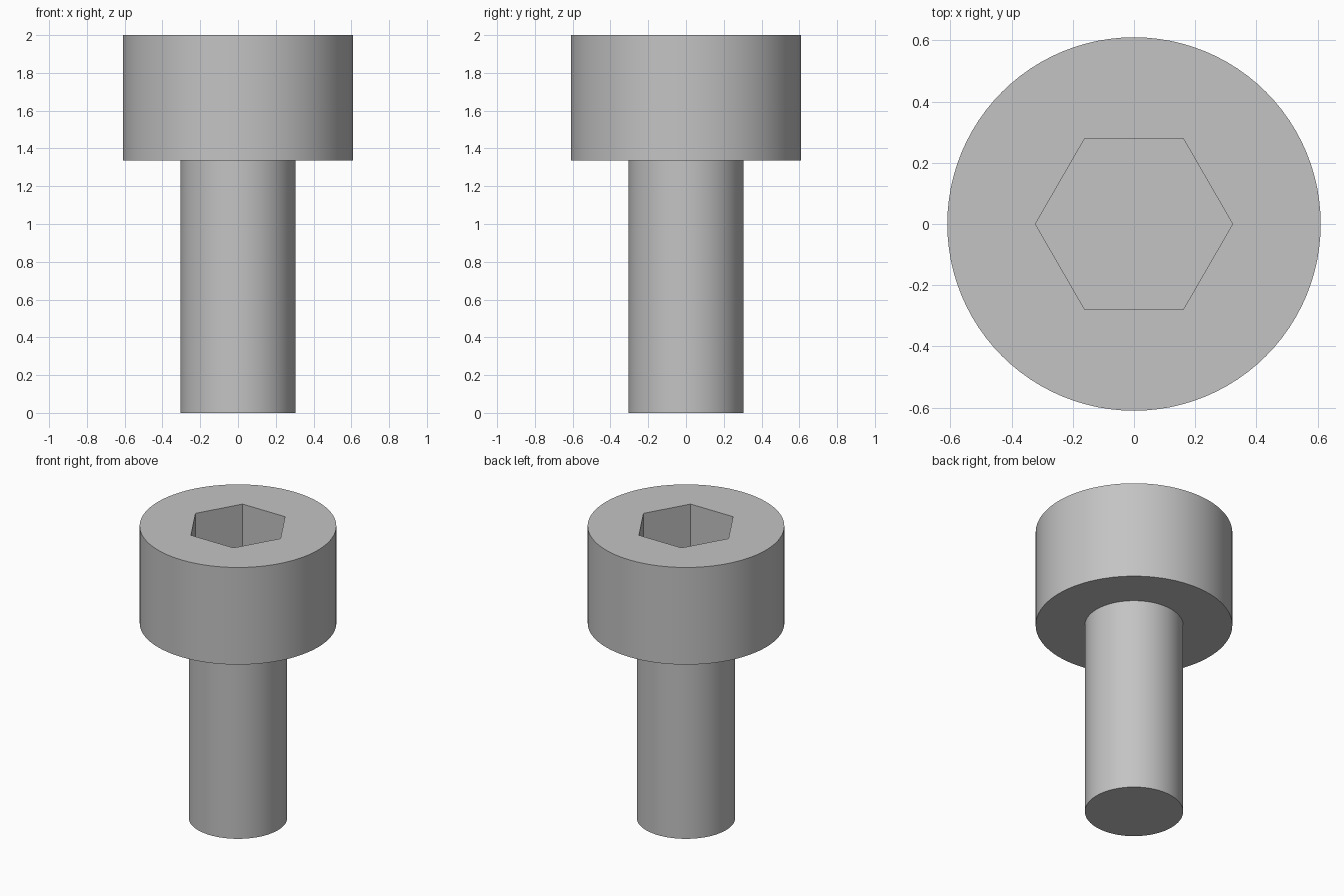
import bpy, bmesh, math

cube = bpy.data.objects.get("Cube")
if cube:
    bpy.data.objects.remove(cube, do_unlink=True)

SEGMENTS = 96  # multiple of six, so the socket corners fall on vertices
SHAFT_R, HEAD_R, SOCKET_APOTHEM = 0.305, 0.61, 0.279
HEAD_Z, TOP_Z, SOCKET_Z = 1.335, 2.0, 1.667

steel = bpy.data.materials.new("grey steel")
steel.use_nodes = True
colour = (0.55, 0.55, 0.55, 1)
steel.diffuse_color = colour
steel.node_tree.nodes["Principled BSDF"].inputs["Base Color"].default_value = colour


def round_radius(r):
    return lambda a: r


def hex_radius(apothem):
    third = math.pi / 3
    return lambda a: apothem / math.cos(a % third - third / 2)


def add_ring(bm, radius, z):
    verts = []
    for i in range(SEGMENTS):
        a = math.tau * i / SEGMENTS
        r = radius(a)
        verts.append(bm.verts.new((r * math.cos(a), r * math.sin(a), z)))
    return verts


# Shaft, head and hexagonal socket as one continuous skin
sections = [
    (round_radius(SHAFT_R), 0),
    (round_radius(SHAFT_R), HEAD_Z),
    (round_radius(HEAD_R), HEAD_Z),
    (round_radius(HEAD_R), TOP_Z),
    (hex_radius(SOCKET_APOTHEM), TOP_Z),
    (hex_radius(SOCKET_APOTHEM), SOCKET_Z),
]
bm = bmesh.new()
rings = [add_ring(bm, radius, z) for radius, z in sections]
for low, high in zip(rings, rings[1:]):
    for i in range(SEGMENTS):
        j = (i + 1) % SEGMENTS
        bm.faces.new((low[i], low[j], high[j], high[i]))

# Shaft end and socket floor
bm.faces.new(reversed(rings[0]))
bm.faces.new(rings[-1])
bmesh.ops.recalc_face_normals(bm, faces=bm.faces)

mesh = bpy.data.meshes.new("socket_head_bolt")
bm.to_mesh(mesh)
bm.free()
mesh.materials.append(steel)
bolt = bpy.data.objects.new("socket_head_bolt", mesh)
bpy.context.collection.objects.link(bolt)

# Smooth barrels with sharp rims and socket corners
bpy.ops.object.select_all(action="DESELECT")
bolt.select_set(True)
bpy.context.view_layer.objects.active = bolt
bpy.ops.object.shade_smooth_by_angle(angle=math.radians(30))
